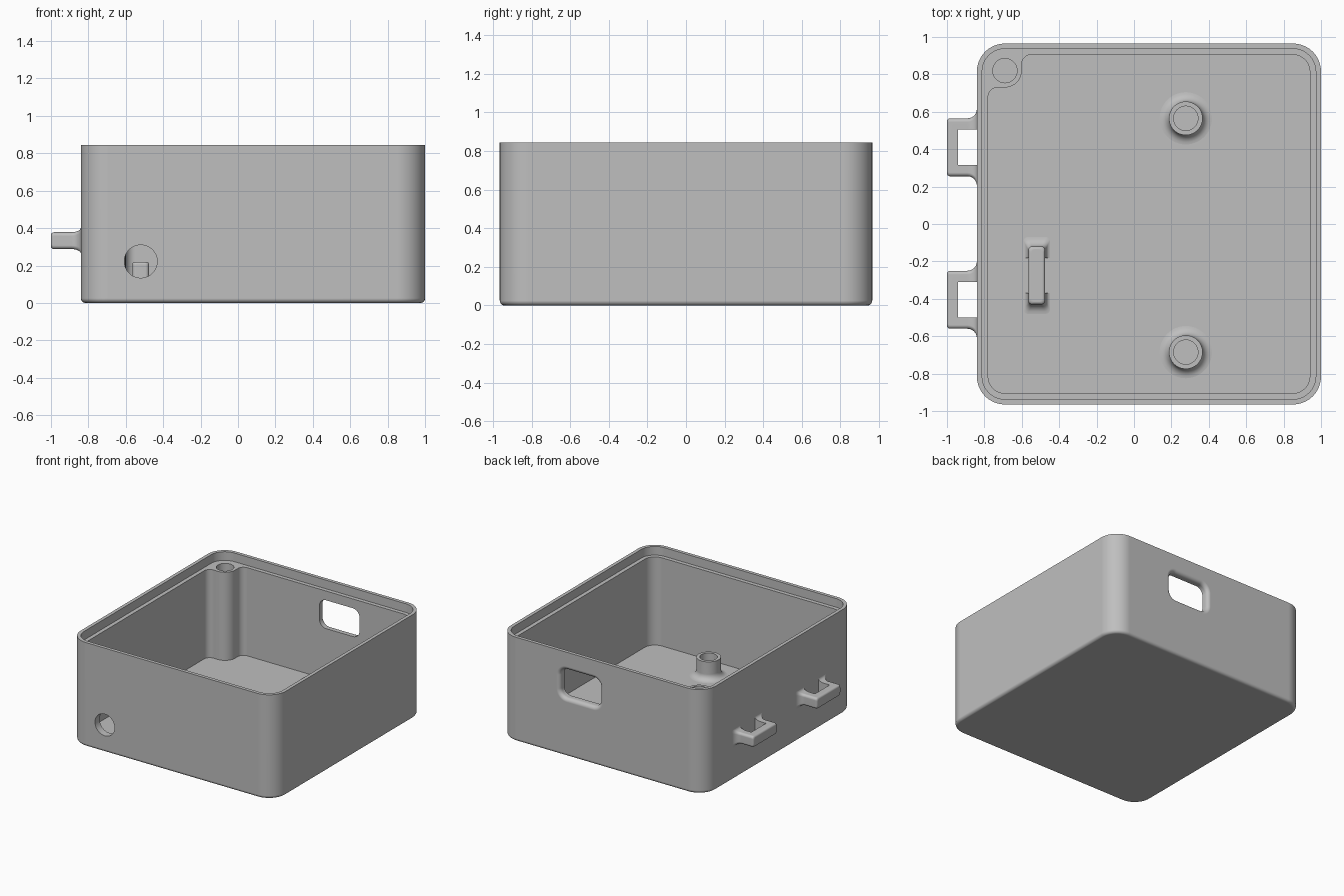
import bpy, bmesh
from math import sin, cos, pi, radians
from mathutils import Vector

cube = bpy.data.objects.get("Cube")
if cube:
    bpy.data.objects.remove(cube, do_unlink=True)

grey = bpy.data.materials.new("light grey plastic")
grey.use_nodes = True
colour = (0.52, 0.52, 0.52, 1)
grey.diffuse_color = colour
grey.node_tree.nodes["Principled BSDF"].inputs["Base Color"].default_value = colour


# ---- helpers ----
def arc(cx, cy, r, start, end, n=10):
    angles = [radians(start + (end - start) * i / n) for i in range(n + 1)]
    return [(cx + r * cos(a), cy + r * sin(a)) for a in angles]


def rounded(hx, hy, r, cx=0, cy=0, n=10):
    pts = []
    for i, (sx, sy) in enumerate([(1, 1), (-1, 1), (-1, -1), (1, -1)]):
        pts += arc(cx + sx * (hx - r), cy + sy * (hy - r), r, 90 * i, 90 * i + 90, n)
    return pts


def circle(r, cx=0, cy=0, n=48):
    return arc(cx, cy, r, 0, 360, n)[:-1]


def flat(u, v, w):
    return Vector((u, v, w))


def loft(name, rings, place=flat):
    """Skin a list of (outline, height) rings and cap both ends."""
    bm = bmesh.new()
    loops = [[bm.verts.new(place(u, v, w)) for u, v in pts] for pts, w in rings]
    for low, high in zip(loops, loops[1:]):
        for i in range(len(low)):
            j = (i + 1) % len(low)
            bm.faces.new((low[i], low[j], high[j], high[i]))
    bm.faces.new(loops[0])
    bm.faces.new(loops[-1])
    bmesh.ops.recalc_face_normals(bm, faces=bm.faces)
    mesh = bpy.data.meshes.new(name)
    bm.to_mesh(mesh)
    bm.free()
    mesh.materials.append(grey)
    obj = bpy.data.objects.new(name, mesh)
    bpy.context.collection.objects.link(obj)
    return obj


def activate(obj):
    bpy.ops.object.select_all(action='DESELECT')
    obj.select_set(True)
    bpy.context.view_layer.objects.active = obj


def cut(obj, cutter):
    cutter.hide_render = True
    mod = obj.modifiers.new("cut", 'BOOLEAN')
    mod.operation = 'DIFFERENCE'
    mod.solver = 'EXACT'
    mod.object = cutter
    activate(obj)
    bpy.ops.object.modifier_apply(modifier=mod.name)
    bpy.data.objects.remove(cutter, do_unlink=True)


def finish(obj):
    activate(obj)
    bpy.ops.object.shade_smooth_by_angle(angle=radians(35))
    mod = obj.modifiers.new("even shading", 'WEIGHTED_NORMAL')
    mod.keep_sharp = True


QUARTER = [pi / 2 * i / 6 for i in range(7)]
MID, HX, HY, TOP, FLOOR, LEDGE = 0.08, 0.92, 0.965, 0.845, 0.06, 0.775

# ---- case body with a rounded bottom edge ----
def shell(inset):
    return rounded(HX - inset, HY - inset, 0.15 - inset, MID)

edge = 0.025
case = loft("case", [(shell(edge * (1 - sin(t))), edge * (1 - cos(t))) for t in QUARTER]
            + [(shell(0), TOP)])

# stepped rim
cut(case, loft("rim_cutter", [(shell(0.028), LEDGE), (shell(0.028), 1)]))

# cavity, leaving a screw column in one corner
BX, BY = -0.69, 0.82
x0, x1, y1 = MID - HX + 0.06, MID + HX - 0.06, HY - 0.06
cavity = (arc(x1 - 0.09, y1 - 0.09, 0.09, 0, 90)
          + arc(BX + 0.14, y1 - 0.05, 0.05, 90, 180)
          + arc(BX, BY, 0.09, 0, -90)
          + arc(x0 + 0.05, BY - 0.14, 0.05, 90, 180)
          + arc(x0 + 0.09, 0.09 - y1, 0.09, 180, 270)
          + arc(x1 - 0.09, 0.09 - y1, 0.09, 270, 360))
cut(case, loft("cavity_cutter", [(cavity, FLOOR), (cavity, 1)]))
screw = circle(0.065, BX, BY)
cut(case, loft("screw_cutter", [(screw, 0.45), (screw, 1)]))


# round cable hole in the front wall
def along_y(u, v, w):
    return Vector((u, w, v))

hole = circle(0.088, -0.52, 0.222)
cut(case, loft("hole_cutter", [(hole, -1.1), (hole, -0.87)], along_y))


# slot in the back wall, flared outwards
def slot(grow):
    return rounded(0.18 + grow, 0.115 + grow, 0.06 + grow, 0.277, 0.585)

flare = 0.03
cut(case, loft("slot_cutter", [(slot(0), 0.87)]
               + [(slot(flare * (1 - cos(t))), HY - flare + flare * sin(t)) for t in QUARTER]
               + [(slot(flare), 1.1)], along_y))
finish(case)

# ---- standing posts with screw holes and flared feet ----
for label, py in (("back", 0.565), ("front", -0.685)):
    def ring(r):
        return circle(r, 0.277, py)
    foot = 0.05
    rings = [(ring(0.09 + foot), FLOOR - 0.01)]
    rings += [(ring(0.09 + foot * (1 - sin(t))), FLOOR + foot * (1 - cos(t))) for t in QUARTER]
    rings += [(ring(0.09), 0.21), (ring(0.065), 0.21), (ring(0.065), FLOOR + 0.01)]
    finish(loft(label + "_post", rings))


# ---- tie loops: two on the side wall, one on the floor ----
def tie_loop(name, place):
    def section(da, db):
        return rounded(0.155 + da, 0.045 + db, 0.02, n=5)
    foot, tip, reach = 0.05, 0.016, 0.16
    rings = [(section(foot, foot / 2), -0.01)]
    rings += [(section(foot * (1 - sin(t)), foot / 2 * (1 - sin(t))), foot * (1 - cos(t)))
              for t in QUARTER]
    rings += [(section(-tip * (1 - cos(t)), -tip * (1 - cos(t))), reach - tip + tip * sin(t))
              for t in QUARTER]
    loop = loft(name, rings, place)
    window = [(-0.094, -0.2), (0.094, -0.2), (0.094, 0.2), (-0.094, 0.2)]
    cut(loop, loft("window_cutter", [(window, -0.05), (window, 0.1)], place))
    finish(loop)


for label, ly in (("back", 0.41), ("front", -0.405)):
    tie_loop(label + "_side_loop", lambda a, b, d: Vector((MID - HX - d, ly + a, 0.333 + b)))
tie_loop("floor_loop", lambda a, b, d: Vector((-0.52 + b, -0.275 + a, FLOOR + d)))
